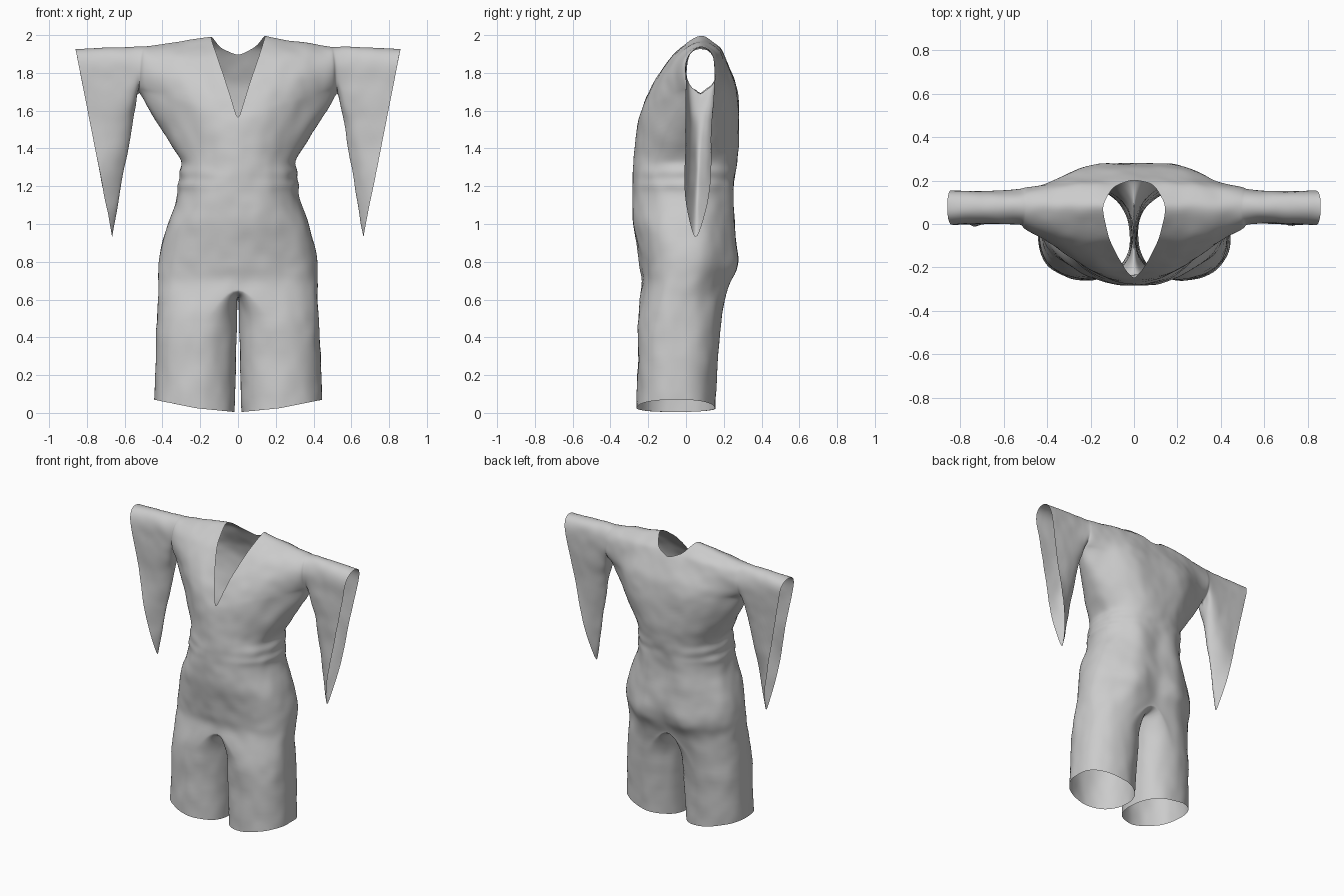
import bpy, bmesh
from math import sin, cos, exp, pi

if "Cube" in bpy.data.objects:
    bpy.data.objects.remove(bpy.data.objects["Cube"])

N = 10  # columns from the centre line to the side seam


def side_row(cx, z, yf, yb, xr, zr, ym, k=0.0):
    return (cx, z, yf, cx, z, yb, xr, zr, ym, 0.0, k)


def densify(rows):
    out = []
    for a, b in zip(rows, rows[1:]):
        out += [a, tuple((p + q) / 2 for p, q in zip(a, b))]
    return out + [rows[-1]]


def bump(x, z, amount, cx, cz, rx, rz):
    return amount * exp(-((x - cx) / rx) ** 2 - ((z - cz) / rz) ** 2)


def back_bulge(x, z):
    """Extra fullness of the back beside the centre seam: seat, waist, shoulder blade."""
    return (bump(x, z, .06, .18, .76, .13, .11) + bump(x, z, .035, .15, 1.08, .09, .16)
            + bump(x, z, .03, .25, 1.6, .12, .22))


def row_points(row, back):
    """One cloth row running from the centre edge to the side seam or armhole."""
    xf, zf, yf, xb, zb, yb, xr, zr, ym, phi, k = row
    x0, z0, y0 = (xb, zb, yb) if back else (xf, zf, yf)
    e = 0.0
    if phi > 0:
        zr = 1.825 - 0.115 * cos(pi * phi)
        xr = 0.53 - 0.03 * phi
        e = 0.085 * sin(pi * phi) * (1 if back else -1)
        if phi > 0.999:
            e = 0.0
    pts = []
    for i in range(N + 1):
        a = pi / 2 * i / N
        u = sin(a)
        fall = (1 - k) * max(cos(a), 0) ** .82 + k * (1 + cos(pi * u ** 1.3)) / 2
        if i == N:
            fall = 0
        x, y, z = x0 + (xr - x0) * u, ym + e + (y0 - ym - e) * fall, z0 + (zr - z0) * u
        if back and 0 < i < N and phi < .999:
            y += back_bulge(x, z) * cos(a) ** .5
        pts.append((x, y, z))
    return pts


def sheet(bm, grid):
    vs = [[bm.verts.new(p) for p in r] for r in grid]
    for r0, r1 in zip(vs, vs[1:]):
        for i in range(len(r0) - 1):
            bm.faces.new((r0[i], r0[i + 1], r1[i + 1], r1[i]))


# Legs: z, centre x, inner x, outer x, front y, back y
legs = [(0.005, .22, .02, .445, -.262, .157), (0.16, .22, .012, .443, -.257, .16),
        (0.32, .22, .008, .437, -.252, .17), (0.47, .19, .006, .43, -.255, .185),
        (0.58, .12, .004, .427, -.25, .20)]
outer, inner = [], []
for j, (z, cx, xi, xo, yf, yb) in enumerate(legs):
    t = 0.065 if j == 0 else 0.0   # slanted hem
    zc = z + t * .3
    outer.append(side_row(cx, zc, yf, yb, xo, z + t, -.05))
    inner.append(side_row(cx, zc, yf, yb, xi, z, -.05))
inner.append(side_row(0, .69, -.23, .21, 0, .625, -.03))   # crotch curve

# Hips, waist and lower bodice: centre z, front y, back y, side x, side z, seam y, flare
body = [(.69, -.23, .21, .426, .68, -.03, 0), (.75, -.24, .235, .424, .74, -.01, 0),
        (.82, -.25, .25, .422, .81, 0, 0),
        (.92, -.267, .26, .404, .92, 0, 0), (1.03, -.285, .245, .370, 1.02, 0, 0),
        (1.11, -.287, .237, .338, 1.09, 0, 0), (1.17, -.286, .243, .315, 1.17, .01, 0),
        (1.20, -.285, .248, .327, 1.205, .01, 0), (1.23, -.284, .253, .308, 1.24, .01, 0),
        (1.26, -.283, .26, .320, 1.28, .02, 0), (1.29, -.282, .267, .296, 1.32, .02, 0),
        (1.34, -.277, .275, .325, 1.37, .03, .1), (1.40, -.27, .28, .378, 1.45, .04, .2),
        (1.48, -.262, .281, .453, 1.57, .06, .35)]
outer += [side_row(0, *b) for b in body]

# Upper bodice with V neck, shoulder and armhole
upper = [(0, 1.545, -.255, 0, 1.60, .279, .53, 1.71, .08, 0, .5),
         (.038, 1.67, -.213, 0, 1.75, .262, .53, 1.71, .08, .25, .6),
         (.075, 1.785, -.15, .0, 1.89, .207, .53, 1.71, .08, .5, .6),
         (.115, 1.90, -.07, .095, 1.935, .178, .53, 1.71, .08, .75, .6),
         (.15, 2.008, .08, .15, 2.008, .08, .5, 1.94, .08, 1, .6)]
outer += densify(upper)

bm = bmesh.new()
for back in (False, True):
    sheet(bm, [row_points(r, back) for r in outer])
    sheet(bm, [row_points(r, back) for r in inner])

# Hanging sleeve: round armhole blended into a long pointed cuff
height = [0, .13, .28, .45, .62, .79, .91, .98, 1]
width = [0, .036, .07, .072, .068, .074, .085, .06, 0]
rings = []
STEPS = 9
for j in range(STEPS + 1):
    t = j / STEPS
    ring = []
    for m in range(17):
        f = m if m <= 8 else 16 - m
        s = -1 if m <= 8 else 1
        phi = f / 8
        ax, az = .53 - .03 * phi, 1.825 - .115 * cos(pi * phi)
        aw = .085 * sin(pi * phi) if 0 < f < 8 else 0
        cxx, cz = .655 + .207 * height[f], .885 + 1.05 * height[f]
        cy = .05 + .03 * height[f]
        w = aw + (width[f] - aw) * t
        w *= 1 - 1.6 * t * (1 - t) * max(0, 1 - height[f] / .7)   # flat fold below the arm
        ring.append((ax + (cxx - ax) * t, .08 + (cy - .08) * t + s * w, az + (cz - az) * t))
    rings.append(ring)
sheet(bm, rings)

bmesh.ops.remove_doubles(bm, verts=bm.verts, dist=0.0008)
bmesh.ops.recalc_face_normals(bm, faces=bm.faces)
me = bpy.data.meshes.new("jumpsuit")
bm.to_mesh(me)
bm.free()
me.polygons.foreach_set("use_smooth", [True] * len(me.polygons))
suit = bpy.data.objects.new("jumpsuit", me)
bpy.context.collection.objects.link(suit)

# Mirror to the other side, smooth, and add soft cloth creases
mir = suit.modifiers.new("mirror", 'MIRROR')
mir.use_clip = True
mir.merge_threshold = 0.002
sub = suit.modifiers.new("smooth", 'SUBSURF')
sub.levels = sub.render_levels = 2
tex = bpy.data.textures.new("creases", 'CLOUDS')
tex.noise_scale = 0.15
tex.noise_depth = 1
disp = suit.modifiers.new("creases", 'DISPLACE')
disp.texture = tex
disp.strength = 0.014
disp.mid_level = 0.5
